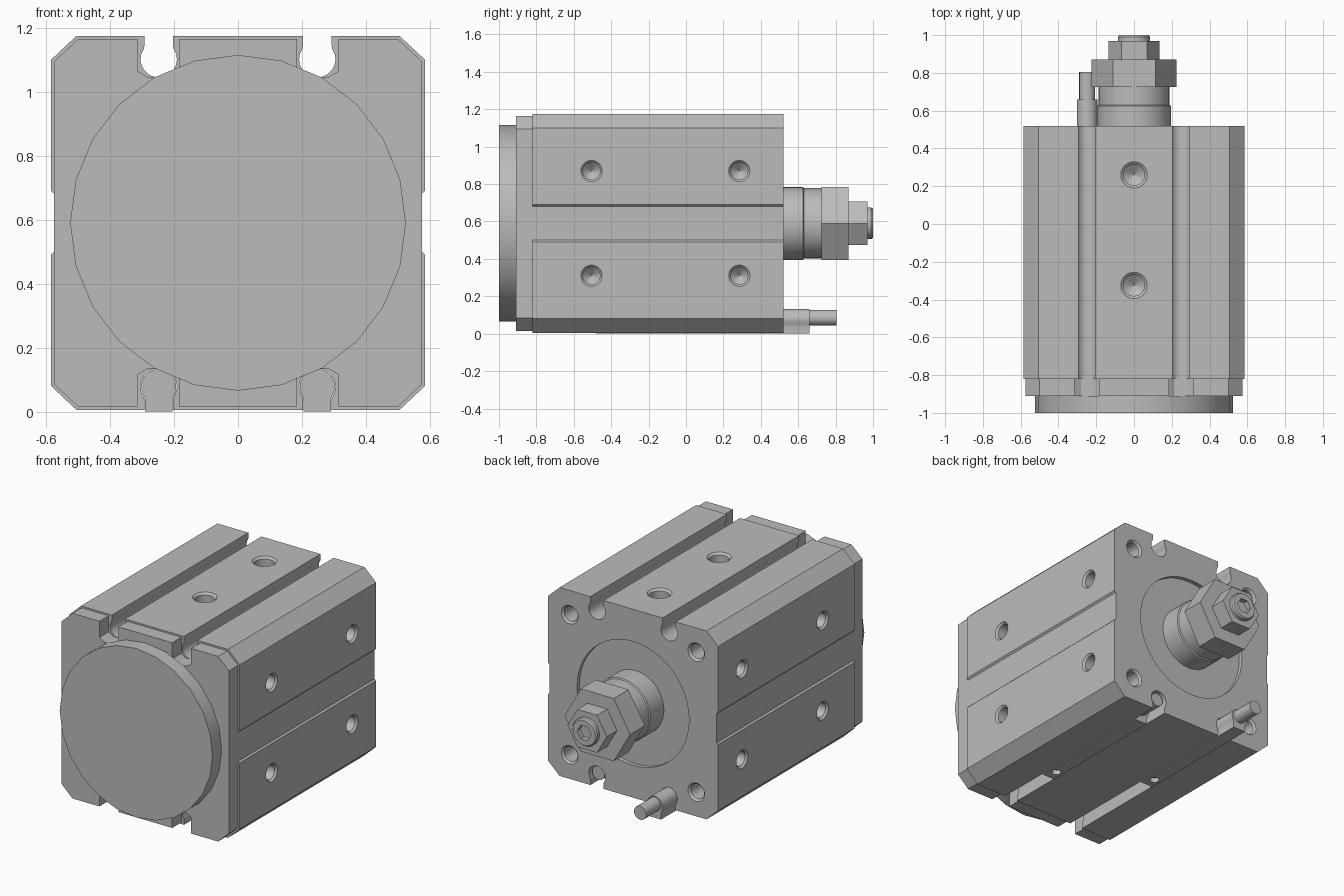
import bpy, bmesh, math
from mathutils import Matrix, Vector

if "Cube" in bpy.data.objects:
    bpy.data.objects.remove(bpy.data.objects["Cube"])

MID = 0.59      # height of the cylinder axis
BACK = 0.52     # rear face of the body
SLOT = 0.248    # sensor slot offset from the centre

grey = bpy.data.materials.new("light grey metal")
grey.use_nodes = True
colour = (0.5, 0.5, 0.5, 1)
grey.diffuse_color = colour
grey.node_tree.nodes["Principled BSDF"].inputs["Base Color"].default_value = colour


def finish(name, bm, angle=30):
    bmesh.ops.recalc_face_normals(bm, faces=bm.faces)
    mesh = bpy.data.meshes.new(name)
    bm.to_mesh(mesh)
    bm.free()
    mesh.materials.append(grey)
    ob = bpy.data.objects.new(name, mesh)
    bpy.context.collection.objects.link(ob)
    bpy.ops.object.select_all(action='DESELECT')
    ob.select_set(True)
    bpy.context.view_layer.objects.active = ob
    bpy.ops.object.shade_smooth_by_angle(angle=math.radians(angle))
    return ob


def prism(name, outline, y0, y1):
    """Extrude an (x, z) outline from y0 to y1."""
    bm = bmesh.new()
    face = bm.faces.new([bm.verts.new((x, y0, z)) for x, z in outline])
    new = bmesh.ops.extrude_face_region(bm, geom=[face])["geom"]
    bmesh.ops.translate(bm, vec=(0, y1 - y0, 0),
                        verts=[v for v in new if isinstance(v, bmesh.types.BMVert)])
    return finish(name, bm)


def add_lathe(bm, profile, sides, origin, axis):
    """Add a closed turned solid; profile is (radius, distance along axis)."""
    turn = Vector((0, 0, 1)).rotation_difference(Vector(axis)).to_matrix().to_4x4()
    place = Matrix.Translation(origin) @ turn
    rings = []
    for r, d in profile:
        angles = [2 * math.pi * i / sides for i in range(sides)]
        rings.append([bm.verts.new(place @ Vector((r * math.cos(a), r * math.sin(a), d)))
                      for a in angles])
    for a, b in zip(rings, rings[1:]):
        for i in range(sides):
            j = (i + 1) % sides
            bm.faces.new((a[i], a[j], b[j], b[i]))
    bm.faces.new(rings[0])
    bm.faces.new(rings[-1])


def lathe(name, profile, sides=32, x=0, z=MID):
    bm = bmesh.new()
    add_lathe(bm, profile, sides, (x, 0, z), (0, 1, 0))
    return finish(name, bm)


def drill(bm, origin, axis, r):
    """Hole cutter with a countersunk mouth and a pointed end."""
    profile = [(r, 0.02), (r, 0), (r * 0.8, -0.012), (r * 0.8, -0.12), (0.002, -0.16)]
    add_lathe(bm, profile, 24, origin, axis)


def cut(target, bm):
    cutter = finish("cutter", bm)
    cutter.hide_render = True
    mod = target.modifiers.new("cut", 'BOOLEAN')
    mod.operation = 'DIFFERENCE'
    mod.solver = 'EXACT'
    mod.object = cutter
    bpy.context.view_layer.objects.active = target
    bpy.ops.object.modifier_apply(modifier=mod.name)
    bpy.data.objects.remove(cutter)
    target.select_set(True)
    bpy.ops.object.shade_smooth_by_angle(angle=math.radians(30))


def four_way(quarter):
    """Mirror a top right quarter outline to all four corners."""
    half = quarter + [(x, -z) for x, z in reversed(quarter)]
    full = half + [(-x, z) for x, z in reversed(half)]
    return [(x, z + MID) for x, z in full]


def slot_shape(neck, r, lip):
    """Keyhole outline hanging below its mouth, from left to right."""
    arc = [math.radians(145 + 250 * i / 14) for i in range(15)]
    keyhole = [(r * math.cos(a), r * math.sin(a) - 0.073) for a in arc]
    return [(-neck, lip), (-neck, -0.033)] + keyhole + [(neck, -0.033), (neck, lip)]


# Extruded body with keyhole slots and shallow side grooves
top = 0.585
quarter = [(SLOT + x, top + z) for x, z in slot_shape(0.045, 0.057, 0)]
quarter += [(0.505, top), (top, 0.51), (top, 0.1), (0.575, 0.09)]
body = prism("body", four_way(quarter), -0.82, BACK)

# Threaded ports, mounting holes and rear recess
holes = bmesh.new()
for y in (0.26, -0.325):
    drill(holes, (0, y, MID + top), (0, 0, 1), 0.07)
for side in (-1, 1):
    for z in (-0.28, 0.28):
        for y in (-0.505, 0.285):
            drill(holes, (side * top, y, MID + z), (side, 0, 0), 0.057)
    for z in (-0.435, 0.435):
        drill(holes, (side * 0.435, BACK, MID + z), (0, 1, 0), 0.057)
add_lathe(holes, [(0.385, -0.025), (0.385, 0.02)], 48, (0, BACK, MID), (0, 1, 0))
cut(body, holes)

# Front end cap with wide slots, and the round front plate
cap = [(0.185, 0.575), (0.185, 0.475), (0.215, 0.455), (0.281, 0.455),
       (0.315, 0.475), (0.315, 0.575), (0.5, 0.575), (0.575, 0.505)]
prism("front_cap", four_way(cap), -0.91, -0.82)
plate = lathe("front_plate", [(0.525, -1), (0.525, -0.91)], 24)

# Piston rod with its collar step
lathe("piston_rod", [(0.195, 0.48), (0.195, 0.625), (0.188, 0.63), (0.188, 0.73)])

# Hexagon nuts, corners up and down
lathe("large_nut", [(0.225, 0.725), (0.225, 0.87)], 6)
lathe("small_nut", [(0.135, 0.87), (0.135, 0.97)], 6)

# Rod end with a hexagon socket
tip = lathe("rod_end", [(0.085, 0.9), (0.085, 0.99), (0.078, 1)])
socket = bmesh.new()
add_lathe(socket, [(0.048, 0.94), (0.048, 1.02)], 6, (0, 0, MID), (0, 1, 0))
cut(tip, socket)

# Sensors in the lower slots, each with a set screw hole and a cable
for name, x, y in (("right", -SLOT, -0.18), ("left", SLOT, -0.48)):
    shape = [(x + u, 0.005 - v) for u, v in slot_shape(0.043, 0.055, 0.005)]
    sensor = prism(name + "_sensor", shape, y, y + 0.84)
    screw = bmesh.new()
    add_lathe(screw, [(0.028, -0.02), (0.028, 0.03)], 16, (x, y + 0.07, 0), (0, 0, 1))
    cut(sensor, screw)
    lathe(name + "_cable", [(0.042, y + 0.8), (0.042, y + 0.985)], 20, x, 0.085)
